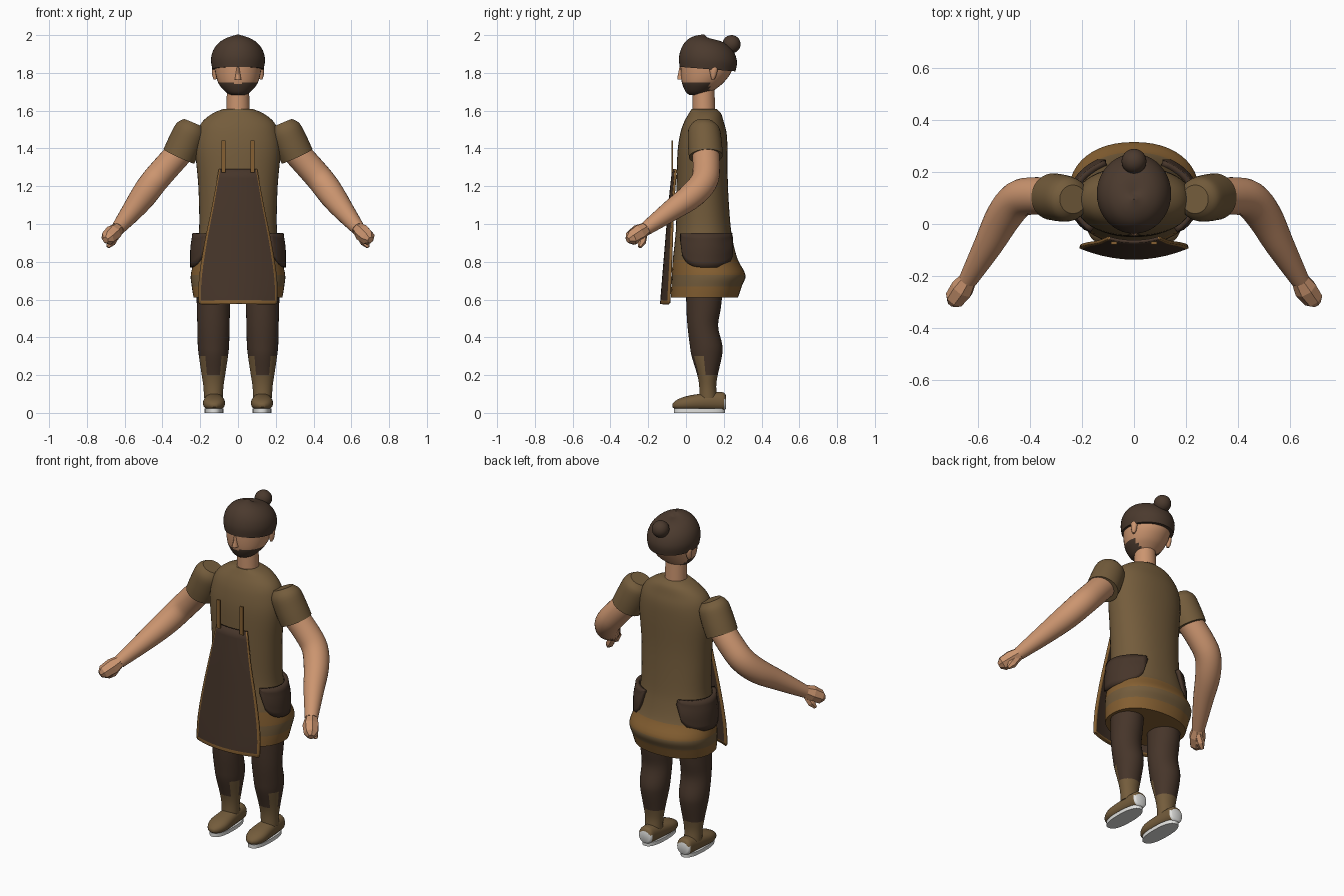
import bpy, bmesh, math
from mathutils import Vector

old = bpy.data.objects.get("Cube")
if old:
    bpy.data.objects.remove(old, do_unlink=True)


def material(name, rgb):
    m = bpy.data.materials.new(name)
    m.use_nodes = True
    m.diffuse_color = (*rgb, 1)
    bsdf = m.node_tree.nodes["Principled BSDF"]
    bsdf.inputs["Base Color"].default_value = (*rgb, 1)
    bsdf.inputs["Roughness"].default_value = 0.8
    return m


SKIN = material("skin", (0.6, 0.3, 0.16))
HAIR = material("dark_hair", (0.07, 0.042, 0.027))
OLIVE = material("olive_cloth", (0.175, 0.108, 0.045))
TRIM = material("ochre_trim", (0.24, 0.118, 0.032))
DARK = material("dark_cloth", (0.062, 0.036, 0.023))
WHITE = material("white_sole", (0.75, 0.75, 0.73))


def finish(name, bm, mats, rule=None, smooth=True):
    bmesh.ops.recalc_face_normals(bm, faces=bm.faces)
    if rule:
        for f in bm.faces:
            f.material_index = rule(f.calc_center_median(), f.normal)
    me = bpy.data.meshes.new(name)
    bm.to_mesh(me)
    bm.free()
    for m in mats:
        me.materials.append(m)
    ob = bpy.data.objects.new(name, me)
    bpy.context.collection.objects.link(ob)
    if smooth:
        bpy.ops.object.select_all(action="DESELECT")
        ob.select_set(True)
        bpy.context.view_layer.objects.active = ob
        bpy.ops.object.shade_smooth_by_angle(angle=math.radians(45))
    return ob


def resample(rows, steps):
    """Smooth curve through rows of numbers."""
    out = []
    for i in range(len(rows) - 1):
        p = [rows[max(0, min(len(rows) - 1, i + k))] for k in (-1, 0, 1, 2)]
        for s in range(steps):
            t = s / steps
            out.append([b + t * ((c - a) / 2 + t * ((a - 2.5 * b + 2 * c - d / 2)
                        + t * ((d - a) / 2 + 1.5 * (b - c)))) for a, b, c, d in zip(*p)])
    return out + [list(rows[-1])]


def loft(name, rings, mats, rule=None, sides=32, power=2.0, caps=True, smooth=True):
    """Skin a list of (centre, axis, axis) ellipses."""
    bm = bmesh.new()
    loops = []
    for c, a, b in rings:
        loop = []
        for i in range(sides):
            t = math.tau * i / sides
            u, v = [math.copysign(abs(w) ** (2 / power), w) for w in (math.cos(t), math.sin(t))]
            loop.append(bm.verts.new(c + a * u + b * v))
        loops.append(loop)
    for p, q in zip(loops, loops[1:]):
        for i in range(sides):
            j = (i + 1) % sides
            bm.faces.new((p[i], p[j], q[j], q[i]))
    if caps:
        bm.faces.new(loops[0])
        bm.faces.new(loops[-1])
    return finish(name, bm, mats, rule, smooth)


def upright(rows, x=0, steps=4, tilt=0):
    """Rows of z, half width, front y, back y."""
    return [(Vector((x, (f + b) / 2, z)), Vector((w, 0, 0)), Vector((0, (b - f) / 2, tilt)))
            for z, w, f, b in resample(rows, steps)]


def limb(rows, side, steps=4):
    """Rows of x, y, z, radius along a limb."""
    rows = resample(rows, steps)
    pts = [Vector((r[0] * side, r[1], r[2])) for r in rows]
    rings = []
    for i, p in enumerate(pts):
        d = (pts[min(i + 1, len(pts) - 1)] - pts[max(i - 1, 0)]).normalized()
        a = d.cross(Vector((0, 1, 0.3))).normalized()
        rings.append((p, a * rows[i][3], d.cross(a) * rows[i][3]))
    return rings


def sheet(name, us, vs, point, mats, thickness, rule=None):
    """Thin bent plate from a point(u, v) function."""
    bm = bmesh.new()
    grid = [[bm.verts.new(point(u, v)) for u in us] for v in vs]
    for j in range(len(vs) - 1):
        for i in range(len(us) - 1):
            f = bm.faces.new((grid[j][i], grid[j][i + 1], grid[j + 1][i + 1], grid[j + 1][i]))
            f.material_index = rule(i, j) if rule else 0
    ob = finish(name, bm, mats)
    mod = ob.modifiers.new("thickness", "SOLIDIFY")
    mod.thickness = thickness
    mod.offset = 0
    return ob


# Tunic with banded hem
tunic = [(0.61, 0.235, -0.08, 0.275), (0.67, 0.245, -0.078, 0.295), (0.73, 0.25, -0.075, 0.315),
         (0.81, 0.232, -0.07, 0.275), (0.9, 0.215, -0.06, 0.25), (1.0, 0.205, -0.052, 0.235),
         (1.2, 0.21, -0.05, 0.222), (1.38, 0.225, -0.045, 0.22), (1.48, 0.215, -0.03, 0.215),
         (1.54, 0.19, -0.01, 0.2), (1.585, 0.135, 0.015, 0.185), (1.61, 0.075, 0.03, 0.16)]
loft("tunic", upright(tunic), [OLIVE, TRIM],
     lambda c, n: int(c.z < 0.67 or 0.73 < c.z < 0.81), sides=48, power=2.2)

# Neck, head and beard
loft("neck", upright([(1.58, 0.062, 0.035, 0.155), (1.74, 0.058, 0.035, 0.15)]), [SKIN])
loft("head", upright([(1.682, 0.035, 0.02, 0.11), (1.695, 0.06, 0.002, 0.13),
                      (1.72, 0.086, -0.012, 0.165), (1.75, 0.106, -0.022, 0.2),
                      (1.8, 0.12, -0.028, 0.238), (1.86, 0.125, -0.03, 0.255)]),
     [SKIN, HAIR], lambda c, n: int(c.z < 1.75 and c.y < 0.125 and c.z < 1.73 + abs(c.x) * 0.3 + 0.01))
loft("nose", upright([(1.765, 0.018, -0.046, 0), (1.785, 0.014, -0.044, 0),
                      (1.835, 0.007, -0.034, 0)]), [SKIN], sides=12)

# Hair cap and bun
loft("hair", upright([(1.82, 0.136, -0.034, 0.262), (1.87, 0.143, -0.037, 0.27),
                      (1.92, 0.131, -0.024, 0.255), (1.96, 0.1, 0.004, 0.222),
                      (1.983, 0.058, 0.045, 0.175), (1.992, 0.012, 0.095, 0.12)], tilt=-0.012),
     [HAIR], sides=40)
bm = bmesh.new()
bmesh.ops.create_uvsphere(bm, u_segments=24, v_segments=14, radius=0.048)
bmesh.ops.translate(bm, verts=bm.verts, vec=(0, 0.241, 1.952))
finish("hair_bun", bm, [HAIR])

# Apron with trim on the sides and bottom
apron = resample([(1.29, 0.1, -0.068, 0.015), (1.1, 0.135, -0.088, 0.02), (0.9, 0.176, -0.105, 0.03),
                  (0.72, 0.204, -0.12, 0.038), (0.596, 0.208, -0.13, 0.042),
                  (0.58, 0.2, -0.131, 0.042)], 3)
columns = [-1, -0.93] + [i / 5 for i in range(-4, 5)] + [0.93, 1]


def apron_point(u, row):
    z, width, front, bow = row
    return (u * width, front + bow * u * u, z)


sheet("apron", columns, apron, apron_point, [DARK, TRIM], 0.012,
      lambda i, j: int(i in (0, len(columns) - 2) or j >= len(apron) - 4))

dense = resample(tunic, 6)
PATCH = [i / 8 for i in range(-8, 9)]

for side, label in ((1, "left"), (-1, "right")):
    # Apron strap
    bm = bmesh.new()
    bmesh.ops.create_cube(bm, size=1)
    bmesh.ops.scale(bm, verts=bm.verts, vec=(0.022, 0.01, 0.17))
    bmesh.ops.translate(bm, verts=bm.verts, vec=(0.077 * side, -0.073, 1.357))
    finish(label + "_apron_strap", bm, [TRIM], smooth=False)

    # Hip pocket following the tunic
    def pocket_point(u, v):
        z = 0.95 - v * 0.16 * (1 - abs(u) ** 3.5) ** 0.5 - 0.02 * v
        _, w, f, b = min(dense, key=lambda r: abs(r[0] - max(z, 0.87)))
        a = math.radians(8 + 54 * u)
        return (side * (w + 0.022) * math.cos(a), (f + b) / 2 + ((b - f) / 2 + 0.012) * math.sin(a), z)

    sheet(label + "_pocket", PATCH, [i / 6 for i in range(7)], pocket_point, [DARK], 0.022)

    # Sleeve, arm, hand and thumb
    loft(label + "_sleeve", limb([(0.235, 0.095, 1.535, 0.055), (0.25, 0.095, 1.5, 0.083),
                                  (0.28, 0.1, 1.43, 0.09), (0.313, 0.105, 1.358, 0.09)], side), [OLIVE])
    loft(label + "_arm", limb([(0.29, 0.102, 1.4, 0.072), (0.38, 0.108, 1.3, 0.072),
                               (0.445, 0.095, 1.225, 0.072), (0.5, 0.03, 1.15, 0.069),
                               (0.56, -0.08, 1.07, 0.056), (0.638, -0.215, 0.973, 0.036)], side),
         [SKIN], sides=24)
    loft(label + "_hand", limb([(0.632, -0.205, 0.98, 0.032), (0.66, -0.25, 0.952, 0.046),
                                (0.69, -0.29, 0.925, 0.04), (0.702, -0.308, 0.915, 0.018)], side, 1),
         [SKIN], sides=7, smooth=False)
    loft(label + "_thumb", limb([(0.645, -0.225, 0.945, 0.022), (0.67, -0.235, 0.905, 0.024),
                                 (0.69, -0.245, 0.878, 0.01)], side, 1), [SKIN], sides=6, smooth=False)

    # Ear
    loft(label + "_ear", upright([(1.765, 0.006, 0.135, 0.15), (1.785, 0.014, 0.13, 0.16),
                                  (1.82, 0.016, 0.125, 0.168), (1.84, 0.006, 0.135, 0.16)],
                                 0.122 * side), [SKIN], sides=12)

    # Leg: dark trousers over a light stocking
    leg = [(0.08, 0.05, 0.07, 0.165), (0.14, 0.053, 0.07, 0.16), (0.2, 0.062, 0.06, 0.168),
           (0.3, 0.077, 0.03, 0.19), (0.36, 0.083, 0.02, 0.192), (0.46, 0.085, 0.008, 0.17),
           (0.56, 0.088, 0.002, 0.185), (0.7, 0.09, 0.0, 0.2)]
    loft(label + "_leg", upright(leg, 0.13 * side), [DARK, OLIVE],
         lambda c, n: int(c.z < 0.2 or (c.z < 0.3 and n.y < -0.2 and abs(n.x) > 0.5)))

    # Shoe with white heel, and sole
    shoe = resample([(-0.072, 0.014, 0.03, 0.048), (-0.05, 0.04, 0.018, 0.068), (0.0, 0.058, 0.012, 0.088),
                     (0.08, 0.054, 0.012, 0.102), (0.16, 0.047, 0.012, 0.11), (0.2, 0.044, 0.014, 0.108),
                     (0.212, 0.034, 0.024, 0.09)], 3)
    loft(label + "_shoe", [(Vector((0.127 * side, y, (lo + hi) / 2)), Vector((w, 0, 0)),
                            Vector((0, 0, (hi - lo) / 2))) for y, w, lo, hi in shoe],
         [OLIVE, WHITE], lambda c, n: int(c.y > 0.2 and c.z < 0.075), sides=24, power=2.3)
    loft(label + "_sole", [(Vector((0.127 * side, 0.072, z)), Vector((0.05, 0, 0)),
                            Vector((0, 0.135, 0))) for z in (0, 0.022)], [WHITE], power=2.4)
